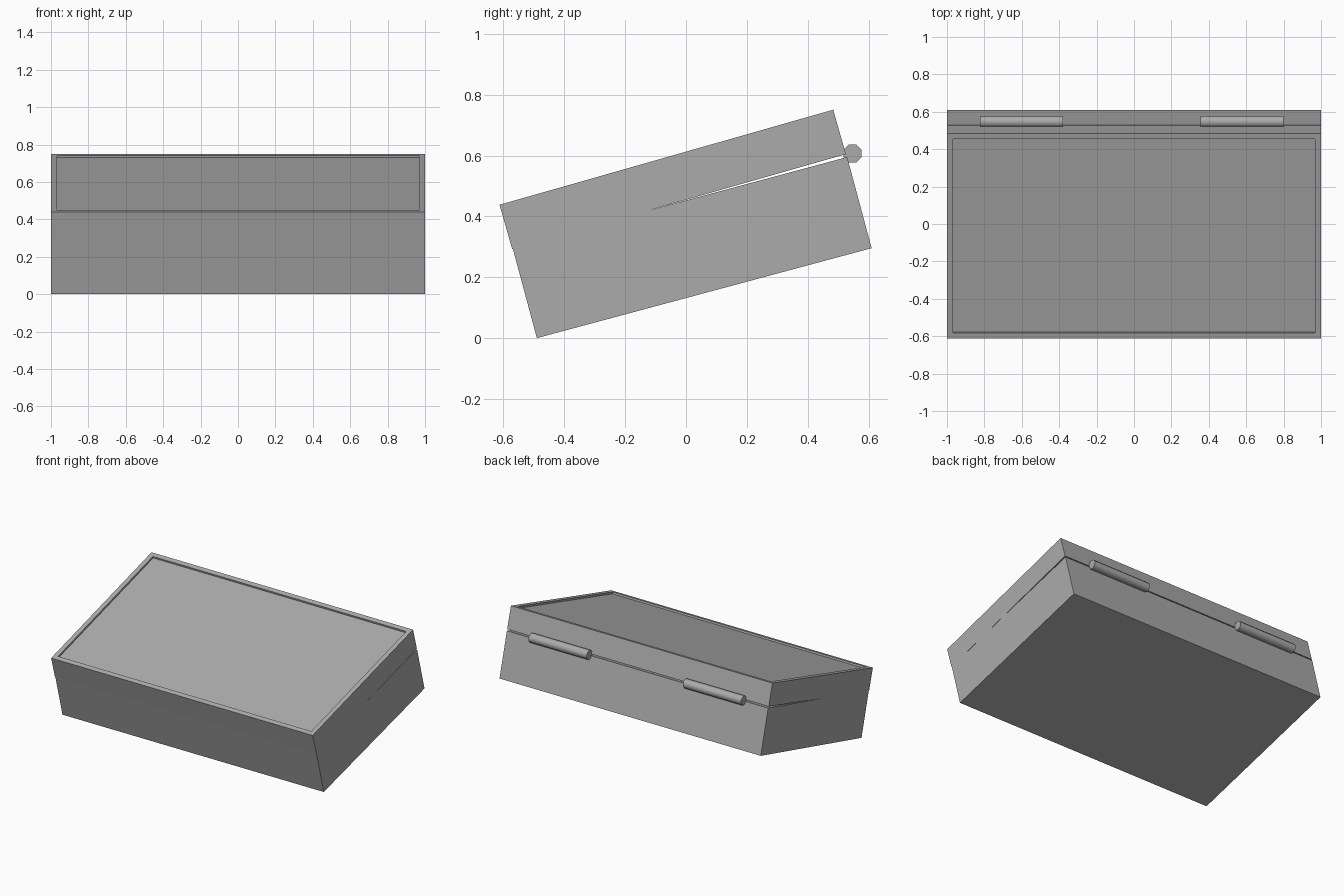
import bpy
import bmesh
from math import radians
from mathutils import Matrix, Vector

cube = bpy.data.objects.get("Cube")
if cube:
    bpy.data.objects.remove(cube, do_unlink=True)

grey = bpy.data.materials.new("Plain grey")
grey.use_nodes = True
colour = (0.41, 0.41, 0.41, 1)
grey.diffuse_color = colour
grey.node_tree.nodes["Principled BSDF"].inputs["Base Color"].default_value = colour


def finish(name, bm, matrix):
    bmesh.ops.recalc_face_normals(bm, faces=bm.faces)
    mesh = bpy.data.meshes.new(name)
    bm.to_mesh(mesh)
    bm.free()
    mesh.materials.append(grey)
    obj = bpy.data.objects.new(name, mesh)
    obj.matrix_world = matrix
    bpy.context.collection.objects.link(obj)
    return obj


def slab(width, depth, height):
    """Box whose lower front edge lies on the local x axis."""
    bm = bmesh.new()
    bmesh.ops.create_cube(bm, size=1)
    bmesh.ops.translate(bm, verts=bm.verts, vec=(0, 0.5, 0.5))
    bmesh.ops.scale(bm, verts=bm.verts, vec=(width, depth, height))
    return bm


def tilted(y, z, degrees):
    return Matrix.Translation((0, y, z)) @ Matrix.Rotation(radians(degrees), 4, "X")


# Lower half of the case
finish("case_base", slab(1.998, 1.139, 0.31), tilted(-0.49, 0, 15.04))

# Lid, opened a crack, with a shallow recessed panel on top
lid = slab(2.0, 1.14, 0.152)
lid.normal_update()
top = max(lid.faces, key=lambda f: f.calc_center_median().z)
bmesh.ops.inset_individual(lid, faces=[top], thickness=0.045)
bmesh.ops.inset_individual(lid, faces=[top], thickness=0.001, depth=-0.012)
finish("case_lid", lid, tilted(-0.571, 0.292, 15.9))

# Hinge barrels along the back seam
for side, x in (("right", -0.602), ("left", 0.578)):
    bm = bmesh.new()
    bmesh.ops.create_cone(bm, cap_ends=True, segments=8,
                          radius1=0.032, radius2=0.032, depth=0.445)
    turn = Matrix.Rotation(radians(90), 4, "Y") @ Matrix.Rotation(radians(22.5), 4, "Z")
    hinge = finish(side + "_hinge", bm, Matrix.Translation(Vector((x, 0.547, 0.607))) @ turn)
    for face in hinge.data.polygons:
        face.use_smooth = len(face.vertices) == 4
    for edge in hinge.data.edges:
        a, b = (hinge.data.vertices[i].co.z for i in edge.vertices)
        edge.use_edge_sharp = abs(a - b) < 0.01
